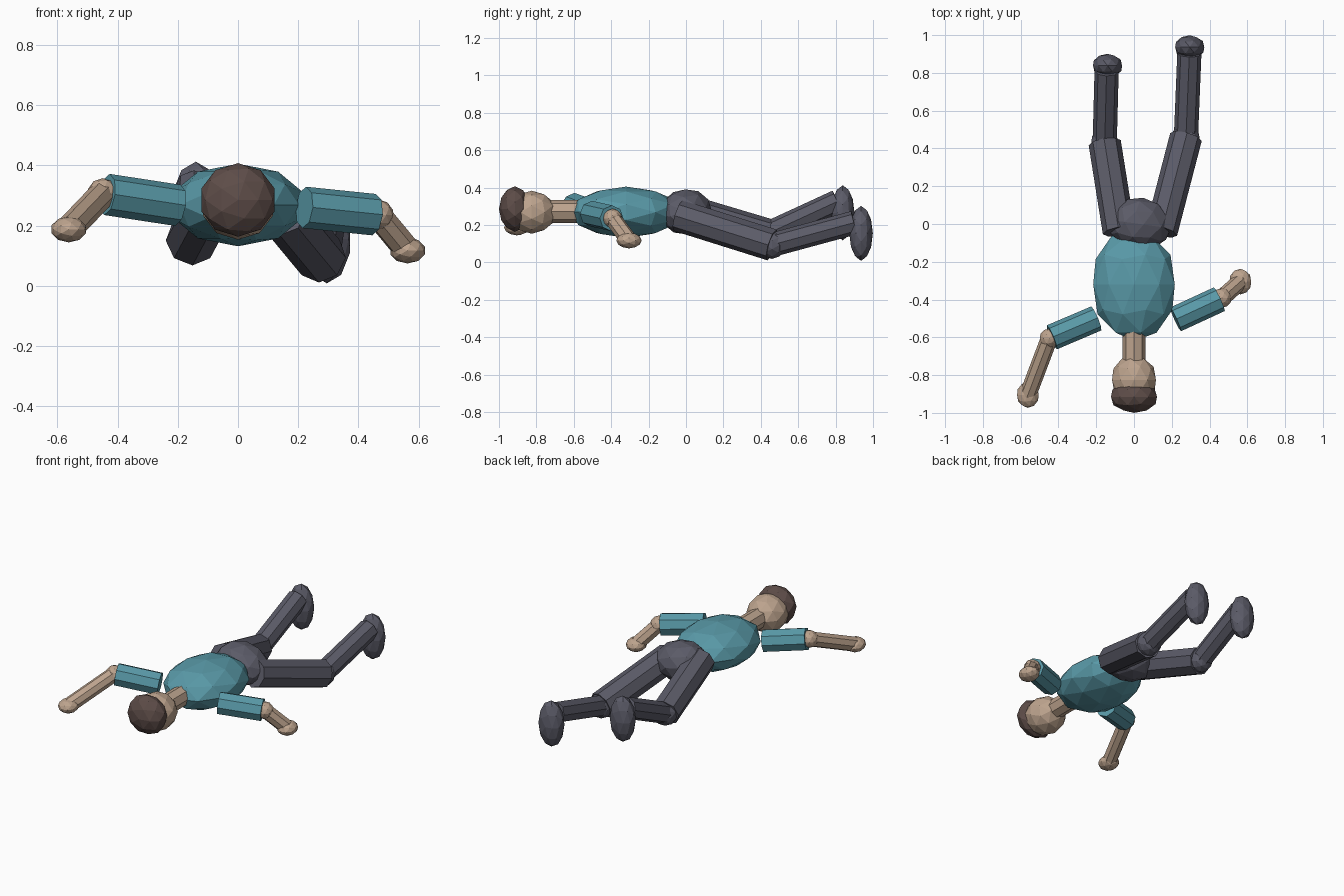
import bpy
from math import radians
from mathutils import Vector, Matrix

if "Cube" in bpy.data.objects:
    bpy.data.objects.remove(bpy.data.objects["Cube"])


def material(name, rgb):
    m = bpy.data.materials.new(name)
    m.use_nodes = True
    m.diffuse_color = (*rgb, 1)
    m.node_tree.nodes["Principled BSDF"].inputs["Base Color"].default_value = (*rgb, 1)
    return m


teal = material("teal shirt", (0.10, 0.32, 0.39))
skin = material("warm skin", (0.51, 0.37, 0.27))
brown = material("dark brown hair", (0.11, 0.073, 0.065))
charcoal = material("charcoal trousers", (0.105, 0.105, 0.138))


def finish(name, mat):
    ob = bpy.context.object
    ob.name = ob.data.name = name
    ob.data.materials.append(mat)
    return ob


def ball(name, centre, radii, mat, yaw=0, roll=0):
    """Faceted ellipsoid with its poles along the lying body."""
    bpy.ops.mesh.primitive_ico_sphere_add(subdivisions=2, radius=1)
    ob = finish(name, mat)
    turn = Matrix.Rotation(radians(yaw), 4, 'Z') @ Matrix.Rotation(radians(roll), 4, 'Y')
    ob.data.transform(Matrix.Translation(centre) @ turn @ Matrix.Diagonal((*radii, 1))
                      @ Matrix.Rotation(radians(90), 4, 'X'))
    return ob


def tube(name, start, end, radius, mat):
    """Eight sided cylinder between two joints."""
    a, b = Vector(start), Vector(end)
    bpy.ops.mesh.primitive_cylinder_add(vertices=8, radius=radius, depth=(b - a).length)
    ob = finish(name, mat)
    ob.location = (a + b) / 2
    ob.rotation_euler = (b - a).to_track_quat('Z', 'Y').to_euler()
    return ob


# Head and trunk
ball("torso", (0, -0.32, 0.268), (0.227, 0.30, 0.137), teal)
ball("pelvis", (0.03, 0.0, 0.27), (0.17, 0.14, 0.122), charcoal, yaw=-8, roll=10)
tube("neck", (0, -0.55, 0.272), (0, -0.74, 0.272), 0.061, skin)
ball("head", (0, -0.825, 0.268), (0.122, 0.132, 0.115), skin)
ball("hair", (0, -0.915, 0.285), (0.128, 0.085, 0.122), brown)

# Arms: shoulder, elbow, hand
arms = {
    "right": ((-0.20, -0.50, 0.267), (-0.435, -0.60, 0.303), (-0.562, -0.905, 0.187)),
    "left": ((0.22, -0.505, 0.26), (0.452, -0.398, 0.236), (0.563, -0.305, 0.117)),
}
for side, (shoulder, elbow, hand) in arms.items():
    joint = Vector(elbow) + (Vector(elbow) - Vector(shoulder)).normalized() * 0.015
    tube(side + "_sleeve", shoulder, elbow, 0.069, teal)
    ball(side + "_elbow", joint, (0.052,) * 3, skin)
    tube(side + "_forearm", joint, hand, 0.045, skin)
    ball(side + "_hand", hand, (0.06, 0.068, 0.043), skin)

# Legs: hip, knee, ankle, shoe
legs = {
    "right": ((-0.08, -0.04, 0.29), (-0.155, 0.43, 0.15),
              (-0.145, 0.81, 0.325), (-0.14, 0.838, 0.265)),
    "left": ((0.145, -0.04, 0.25), (0.275, 0.46, 0.093),
             (0.293, 0.90, 0.212), (0.295, 0.936, 0.155)),
}
for side, (hip, knee, ankle, shoe) in legs.items():
    tube(side + "_thigh", hip, knee, 0.086, charcoal)
    ball(side + "_knee", knee, (0.075,) * 3, charcoal)
    tube(side + "_shin", knee, ankle, 0.064, charcoal)
    ball(side + "_shoe", shoe, (0.081, 0.063, 0.147), charcoal)
